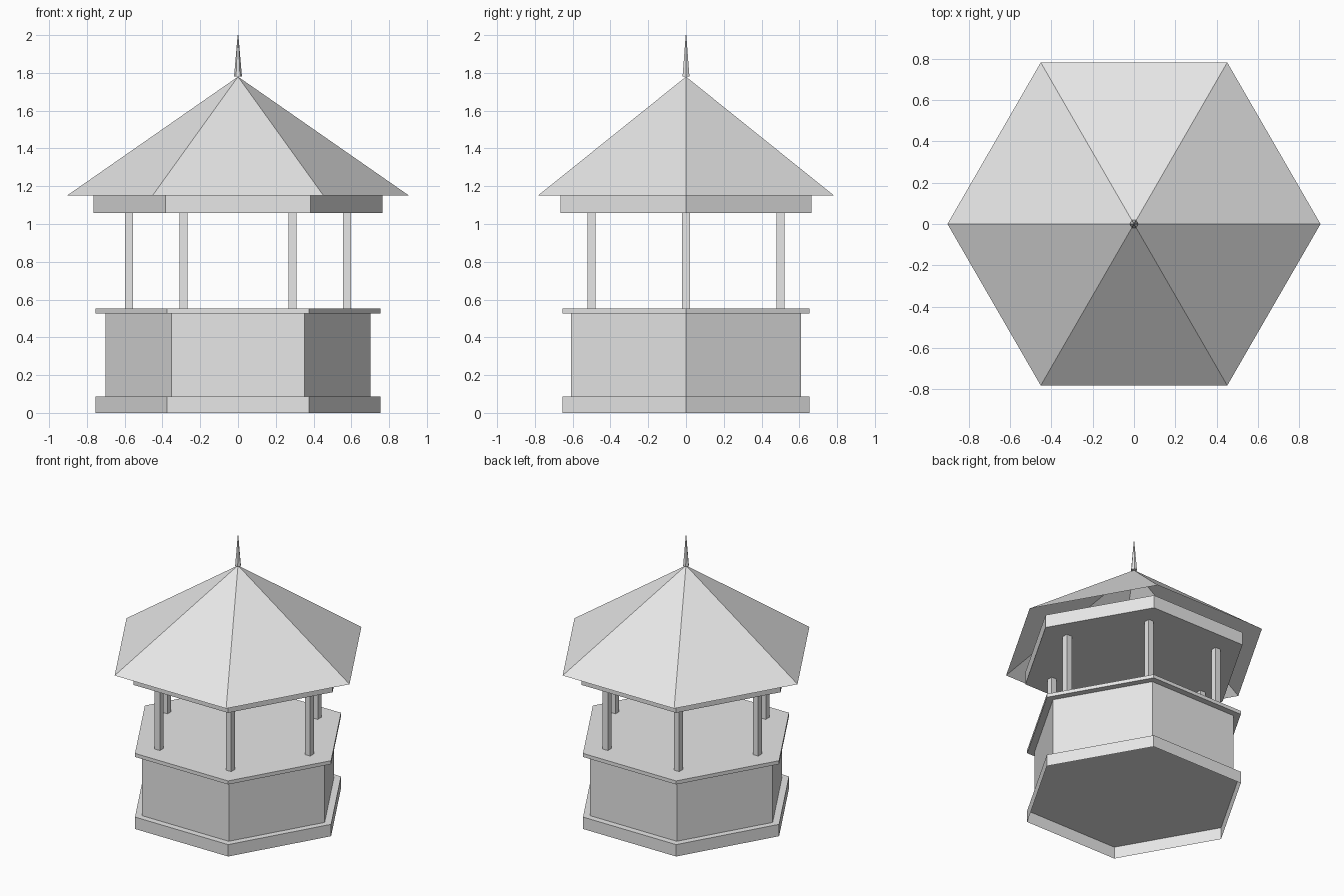
import bpy, bmesh, math

if "Cube" in bpy.data.objects:
    bpy.data.objects.remove(bpy.data.objects["Cube"])

grey = bpy.data.materials.new("light grey")
grey.diffuse_color = (0.8, 0.8, 0.8, 1)
grey.use_nodes = True
grey.node_tree.nodes["Principled BSDF"].inputs["Base Color"].default_value = grey.diffuse_color


def finish(name, bm):
    """Turn a bmesh into a named, flat shaded object."""
    bmesh.ops.recalc_face_normals(bm, faces=bm.faces)
    mesh = bpy.data.meshes.new(name)
    bm.to_mesh(mesh)
    bm.free()
    mesh.materials.append(grey)
    obj = bpy.data.objects.new(name, mesh)
    bpy.context.collection.objects.link(obj)
    return obj


def hexagon(bm, radius, z):
    return [bm.verts.new((radius * math.cos(math.tau * i / 6),
                          radius * math.sin(math.tau * i / 6), z))
            for i in range(6)]


def prism(name, r0, r1, z0, z1, bottom=True, top=True):
    """Six-sided prism or tapered prism with optional end caps."""
    bm = bmesh.new()
    low, high = hexagon(bm, r0, z0), hexagon(bm, r1, z1)
    for i in range(6):
        j = (i + 1) % 6
        bm.faces.new((low[i], low[j], high[j], high[i]))
    if bottom:
        bm.faces.new(low[::-1])
    if top:
        bm.faces.new(high)
    return finish(name, bm)


# Hexagonal kiosk: hollow plinth, walls, counter and roof beam
prism("plinth", 0.754, 0.754, 0.0, 0.087, bottom=False)
prism("walls", 0.702, 0.702, 0.087, 0.527, bottom=False, top=False)
prism("counter", 0.754, 0.754, 0.527, 0.553)
prism("roof_beam", 0.766, 0.766, 1.057, 1.152)

# Thin roof, open underneath
bm = bmesh.new()
eave = hexagon(bm, 0.903, 1.152)
tip = bm.verts.new((0, 0, 1.78))
for i in range(6):
    bm.faces.new((eave[i], eave[(i + 1) % 6], tip))
finish("roof", bm)

# Slender spike on the roof
prism("finial", 0.021, 0.002, 1.78, 2.0)

# Square posts at the six corners, let into the beam and the counter
for i in range(6):
    a = math.tau * i / 6
    bm = bmesh.new()
    bmesh.ops.create_cube(bm, size=1)
    bmesh.ops.scale(bm, vec=(0.043, 0.043, 0.53), verts=bm.verts)
    bmesh.ops.translate(bm, verts=bm.verts,
                        vec=(0.578 * math.cos(a), 0.578 * math.sin(a), 0.805))
    finish(f"post_{i + 1}", bm)
